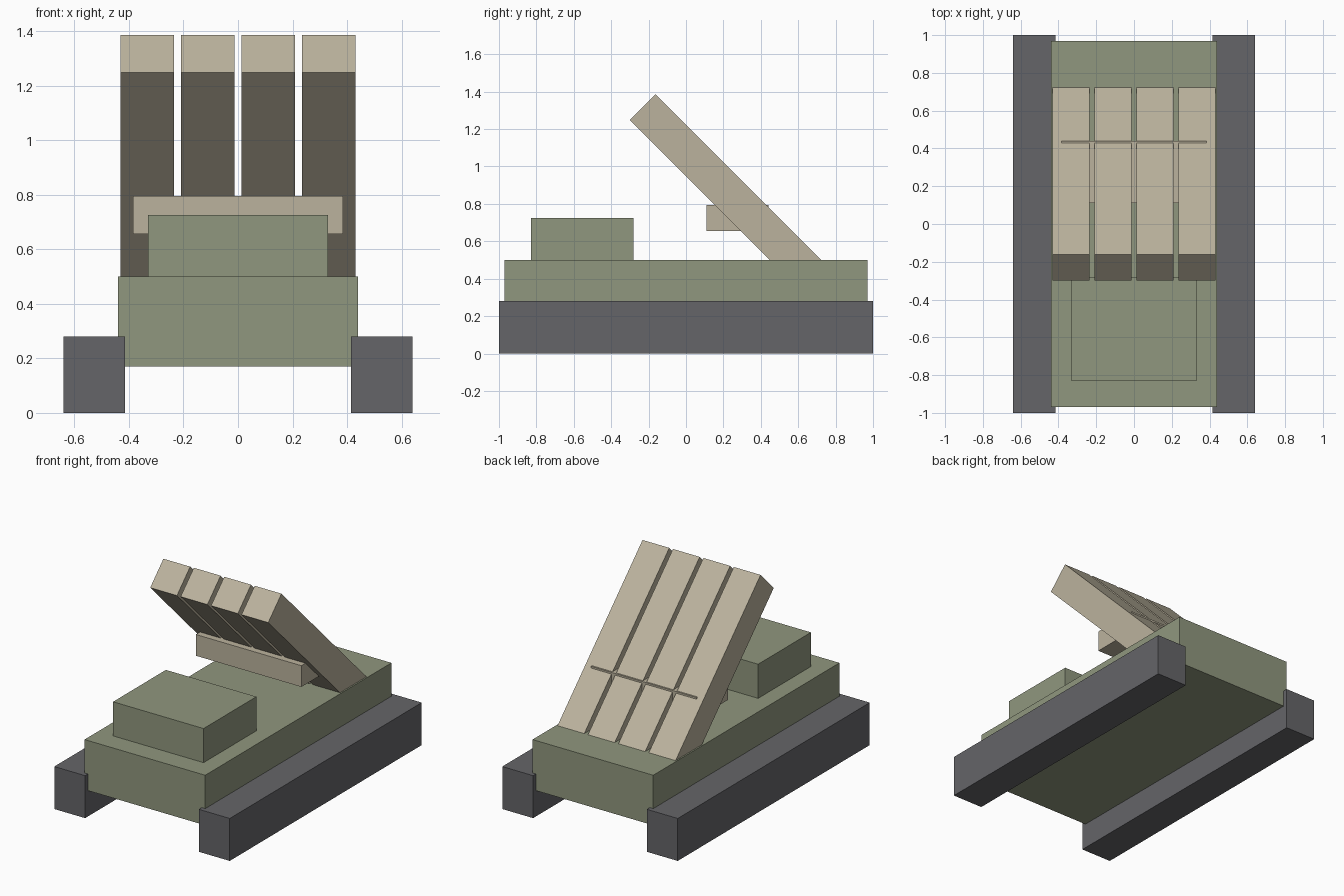
import bpy
import math
from mathutils import Matrix, Vector

if "Cube" in bpy.data.objects:
    bpy.data.objects.remove(bpy.data.objects["Cube"])


def material(name, rgb):
    m = bpy.data.materials.new(name)
    m.diffuse_color = (*rgb, 1)
    m.use_nodes = True
    m.node_tree.nodes["Principled BSDF"].inputs["Base Color"].default_value = m.diffuse_color
    return m


green = material("olive_paint", (0.28, 0.31, 0.21))
tan = material("tan_paint", (0.50, 0.45, 0.34))
dark = material("dark_rubber", (0.13, 0.13, 0.14))


def box(name, lo, hi, mat, rot_x=0.0):
    """Box between two corners, optionally tilted about its centre."""
    lo, hi = Vector(lo), Vector(hi)
    bpy.ops.mesh.primitive_cube_add(size=1)
    ob = bpy.context.object
    ob.name = name
    ob.data.transform(Matrix.Diagonal((*(hi - lo), 1)))
    ob.location = (lo + hi) / 2
    ob.rotation_euler.x = rot_x
    ob.data.materials.append(mat)
    return ob


# Tracks
for side, x in (("left", -0.5275), ("right", 0.5275)):
    box(f"{side}_track", (x - 0.1125, -1, 0), (x + 0.1125, 1, 0.28), dark)

# Hull and cab
box("hull", (-0.44, -0.97, 0.17), (0.44, 0.97, 0.50), green)
box("cab", (-0.33, -0.83, 0.50), (0.33, -0.28, 0.725), green)

# Crossbar carrying the launch tubes
box("tube_support", (-0.385, 0.11, 0.655), (0.385, 0.44, 0.795), tan)

# Four square launch tubes, raised 45 degrees with their feet sunk in the hull
length, width = 1.32, 0.195
muzzle = Vector((0, -0.231, 1.317))
axis = Vector((0, 1, -1)).normalized()
centre = muzzle + axis * length / 2
half = Vector((width, length, width)) / 2
for i in range(4):
    c = centre + Vector(((i - 1.5) * 0.222, 0, 0))
    box(f"launch_tube_{i + 1}", c - half, c + half, tan, math.radians(-45))
